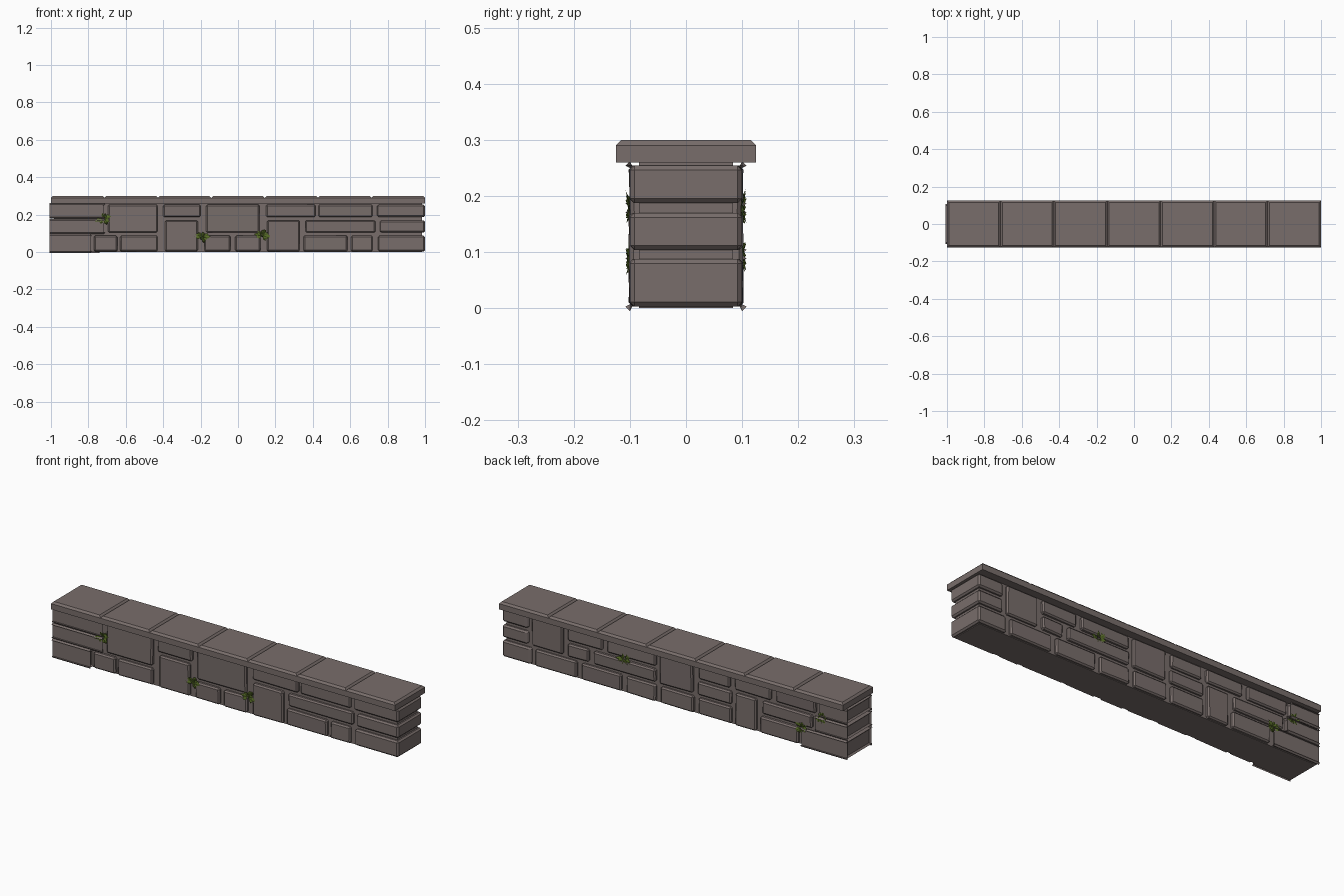
import bpy, bmesh, math, random
from mathutils import Vector, Matrix

random.seed(4)
if "Cube" in bpy.data.objects:
    bpy.data.objects.remove(bpy.data.objects["Cube"], do_unlink=True)


def material(name, colour):
    mat = bpy.data.materials.new(name)
    mat.use_nodes = True
    mat.diffuse_color = (*colour, 1)
    mat.node_tree.nodes["Principled BSDF"].inputs["Base Color"].default_value = (*colour, 1)
    return mat


STONE = material("warm grey stone", (0.19, 0.155, 0.147))
MOSS = material("moss green", (0.095, 0.15, 0.02))


def finish(bm, name, mat):
    bmesh.ops.recalc_face_normals(bm, faces=bm.faces)
    mesh = bpy.data.meshes.new(name)
    bm.to_mesh(mesh)
    bm.free()
    mesh.materials.append(mat)
    obj = bpy.data.objects.new(name, mesh)
    bpy.context.collection.objects.link(obj)
    return obj


def box(x, y, z):
    """Box mesh between the given ranges."""
    bm = bmesh.new()
    bmesh.ops.create_cube(bm, size=1)
    for v in bm.verts:
        v.co = Vector([r[0] if c < 0 else r[1] for c, r in zip(v.co, (x, y, z))])
    return bm


def bevel(bm, edges, width):
    bmesh.ops.bevel(bm, geom=edges, offset=width, offset_type='OFFSET',
                    segments=1, profile=0.5, affect='EDGES')


# Height range of each course, and of stones that cover two courses
COURSES = {
    "low": (0.003, 0.088),
    "middle": (0.104, 0.17),
    "top": (0.187, 0.254),
    "tall": (0.003, 0.17),
    "large": (0.104, 0.254),
}
DEPTH = 0.1
CORE = 0.084

# Mortar core
finish(box((-0.985, 0.985), (-CORE, CORE), (0, 0.265)), "mortar_core", STONE)

# Capping slabs, chamfered around the top
SLABS = 7
for i in range(SLABS):
    x = -1 + 2 * i / SLABS
    bm = box((x, x + 2 / SLABS), (-0.125, 0.125), (0.26, 0.3))
    bevel(bm, [e for e in bm.edges if all(v.co.z > 0.29 for v in e.verts)], 0.01)
    finish(bm, f"cap_slab_{i + 1}", STONE)

# Facing stones: x ranges by course for each long side
FRONT = {
    "low": [(-0.77, -0.645), (-0.63, -0.43), (-0.18, -0.04), (-0.015, 0.12),
            (0.35, 0.585), (0.605, 0.72)],
    "middle": [(0.36, 0.735)],
    "top": [(-0.4, -0.2), (0.15, 0.415), (0.43, 0.72)],
    "tall": [(-0.39, -0.215), (0.155, 0.33)],
    "large": [(-0.695, -0.43), (-0.17, 0.115)],
}
BACK = {
    "low": [(0.57, 0.81), (0.31, 0.54), (0.11, 0.28), (-0.11, 0.08),
            (-0.33, -0.14), (-0.72, -0.5)],
    "middle": [(0.5, 0.62), (0.11, 0.47), (-0.33, -0.135), (-0.8, -0.51)],
    "top": [(0.42, 0.62), (0.11, 0.39), (-0.32, -0.14), (-0.56, -0.35), (-0.82, -0.59)],
    "tall": [(-0.475, -0.355)],
    "large": [(0.65, 0.83), (-0.105, 0.085)],
}
for label, side, layout in (("front", -1, FRONT), ("back", 1, BACK)):
    for course, spans in layout.items():
        for i, span in enumerate(spans):
            bm = box(span, sorted((side * 0.06, side * DEPTH)), COURSES[course])
            # Slightly uneven hewn faces
            for v in bm.verts:
                if abs(v.co.y) > CORE:
                    v.co.y += random.uniform(-0.003, 0.003)
            outer = [e for e in bm.edges if any(abs(v.co.y) > CORE for v in e.verts)]
            bevel(bm, outer, 0.007)
            finish(bm, f"{label}_{course}_stone_{i + 1}", STONE)

# End stones wrap around both corners; inner x on the front and on the back
ENDS = {
    -1: {"low": (0.795, 0.75), "middle": (0.725, 0.83), "top": (0.725, 0.85)},
    1: {"low": (0.745, 0.84), "middle": (0.755, 0.86), "top": (0.74, 0.86)},
}
for sign, rows in ENDS.items():
    for course, (front, back) in rows.items():
        bm = box((0, 1), (-DEPTH, DEPTH), COURSES[course])
        for v in bm.verts:
            if v.co.x < 0.5:
                v.co.x = front if v.co.y < 0 else back
            v.co.x *= sign
        bevel(bm, list(bm.edges), 0.008)
        finish(bm, f"{'left' if sign > 0 else 'right'}_end_{course}_stone", STONE)


def moss_clump(name, x, z, side):
    """Small folded leaves and tufts spreading along the joint."""
    bm = bmesh.new()
    for _ in range(16):
        angle = random.uniform(0, 2 * math.pi)
        length = random.uniform(0.02, 0.04)
        along = Vector((math.cos(angle), 0, 0.7 * math.sin(angle)))
        across = Vector((-along.z, 0, along.x)) * 0.01
        root = Vector((x, side * random.uniform(0.095, 0.103), z)) + along * 0.008
        lift = Vector((0, side * 0.005, 0))
        middle = root + along * length * 0.5
        a, b, c, d = (bm.verts.new(p) for p in (
            root, middle + across, root + along * length + lift, middle - across))
        bm.faces.new((a, b, c))
        bm.faces.new((a, c, d))
    for _ in range(5):
        spot = Vector((x + random.uniform(-0.02, 0.02), side * 0.093,
                       z + random.uniform(-0.02, 0.02)))
        bmesh.ops.create_icosphere(bm, subdivisions=1, radius=0.011,
                                   matrix=Matrix.Translation(spot))
    finish(bm, name, MOSS)


# Moss in the joints
for i, (x, z, side) in enumerate([
        (-0.72, 0.178, -1), (-0.19, 0.08, -1), (0.13, 0.09, -1),
        (0.29, 0.178, 1), (-0.86, 0.18, 1), (-0.74, 0.095, 1)]):
    moss_clump(f"moss_clump_{i + 1}", x, z, side)
